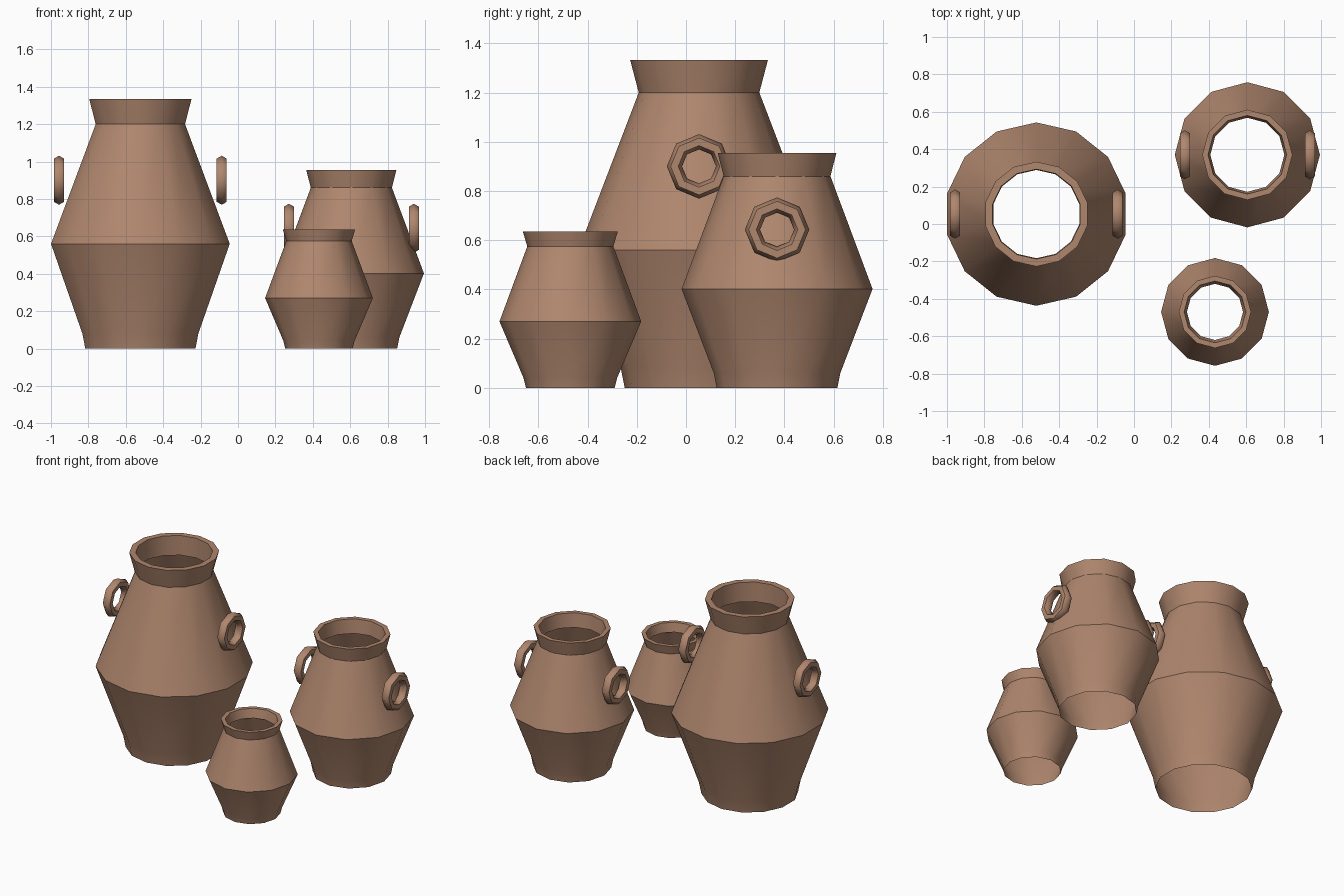
import bpy, bmesh, math
from mathutils import Matrix

cube = bpy.data.objects.get("Cube")
if cube:
    bpy.data.objects.remove(cube, do_unlink=True)

clay = bpy.data.materials.new("terracotta clay")
clay.use_nodes = True
clay.diffuse_color = (0.43, 0.24, 0.155, 1)
clay.node_tree.nodes["Principled BSDF"].inputs["Base Color"].default_value = clay.diffuse_color


def finish(name, bm, location, angle):
    mesh = bpy.data.meshes.new(name)
    bm.to_mesh(mesh)
    bm.free()
    mesh.materials.append(clay)
    obj = bpy.data.objects.new(name, mesh)
    obj.location = location
    bpy.context.collection.objects.link(obj)
    bpy.ops.object.select_all(action='DESELECT')
    obj.select_set(True)
    bpy.context.view_layer.objects.active = obj
    bpy.ops.object.shade_smooth_by_angle(angle=math.radians(angle))
    return obj


def lathe(name, profile, sides, location):
    """Turn a radius/height profile, leaving both ends open."""
    bm = bmesh.new()
    rings = []
    for r, z in profile:
        rings.append([bm.verts.new((r * math.sin(a), r * math.cos(a), z))
                      for a in (-math.tau * i / sides for i in range(sides))])
    for low, high in zip(rings, rings[1:]):
        for i in range(sides):
            j = (i + 1) % sides
            bm.faces.new((low[i], low[j], high[j], high[i]))
    return finish(name, bm, location, 32)


def handle(name, location, major=0.1, minor=0.031, around=8, section=6):
    """Upright ring whose axis runs along x."""
    bm = bmesh.new()
    rings = []
    for i in range(around):
        a = math.tau * i / around
        ring = []
        for k in range(section):
            b = math.tau * k / section
            r = major + minor * math.cos(b)
            ring.append(bm.verts.new((minor * math.sin(b), r * math.cos(a), r * math.sin(a))))
        rings.append(ring)
    for i in range(around):
        p, q = rings[i], rings[(i + 1) % around]
        for k in range(section):
            m = (k + 1) % section
            bm.faces.new((p[k], q[k], q[m], p[m]))
    bmesh.ops.recalc_face_normals(bm, faces=bm.faces)
    return finish(name, bm, location, 60)


def pot(name, x, y, sides, foot, foot_top, belly, neck, rim, mouth, throat):
    # outer wall, flared collar, flat lip, then the inside of the collar
    profile = [foot, foot_top, belly, neck, rim, (mouth, rim[1]), (throat, neck[1])]
    lathe(name, profile, sides, (x, y, 0))


pot("large_pot", -0.522, 0.053, 14, (0.302, 0), (0.318, 0.08), (0.49, 0.56),
    (0.245, 1.2), (0.28, 1.333), 0.24, 0.236)
pot("medium_pot", 0.606, 0.37, 12, (0.245, 0), (0.257, 0.06), (0.388, 0.402),
    (0.217, 0.86), (0.241, 0.955), 0.21, 0.198)
pot("small_pot", 0.433, -0.47, 12, (0.18, 0), (0.19, 0.04), (0.288, 0.27),
    (0.175, 0.575), (0.193, 0.636), 0.165, 0.15)

# ring handles on the two bigger pots
for pot_name, x, y, z, reach in (("large", -0.522, 0.053, 0.9, 0.435),
                                 ("medium", 0.606, 0.37, 0.643, 0.334)):
    for side, sign in (("left", 1), ("right", -1)):
        handle(f"{pot_name}_pot_{side}_handle", (x + sign * reach, y, z))
